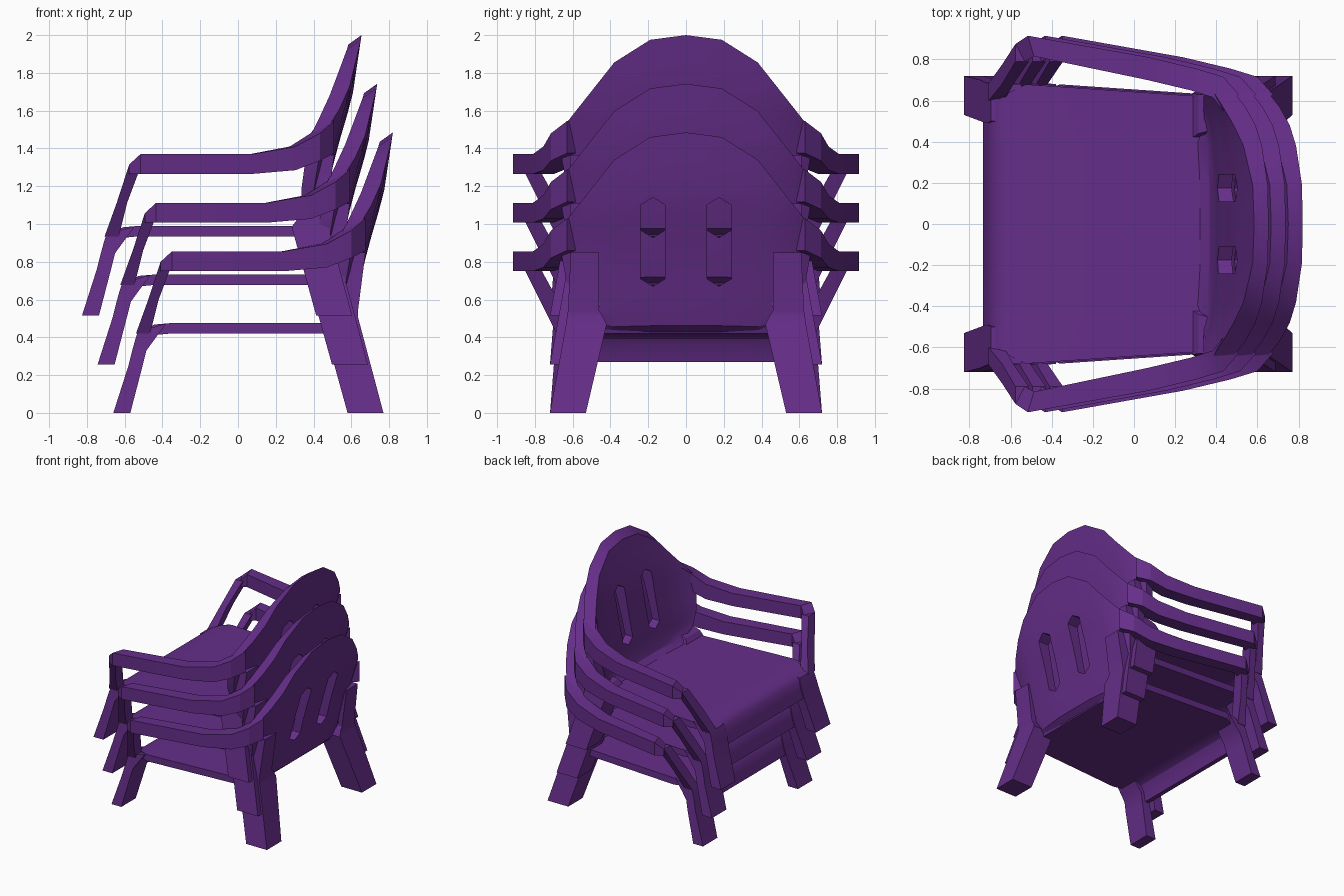
import bpy, bmesh
from mathutils import Vector

cube = bpy.data.objects.get("Cube")
if cube:
    bpy.data.objects.remove(cube, do_unlink=True)

# One plastic colour
purple = bpy.data.materials.new("purple_plastic")
purple.use_nodes = True
color = (0.13, 0.027, 0.25, 1)
purple.diffuse_color = color
purple.node_tree.nodes["Principled BSDF"].inputs["Base Color"].default_value = color


def lerp_table(table, v):
    """Piecewise linear lookup."""
    if v <= table[0][0]:
        return table[0][1]
    for (a, fa), (b, fb) in zip(table, table[1:]):
        if v <= b:
            return fa + (fb - fa) * (v - a) / (b - a)
    return table[-1][1]


def loft(name, sections):
    """Closed solid through matching rings of points."""
    bm = bmesh.new()
    rings = [[bm.verts.new(p) for p in s] for s in sections]
    n = len(rings[0])
    for r, q in zip(rings, rings[1:]):
        for i in range(n):
            j = (i + 1) % n
            bm.faces.new((r[i], r[j], q[j], q[i]))
    bm.faces.new(rings[0])
    bm.faces.new(rings[-1])
    bmesh.ops.recalc_face_normals(bm, faces=bm.faces)
    mesh = bpy.data.meshes.new(name)
    bm.to_mesh(mesh)
    bm.free()
    mesh.materials.append(purple)
    ob = bpy.data.objects.new(name, mesh)
    bpy.context.collection.objects.link(ob)
    return ob


def box_ring(x0, x1, y0, y1, z, side, tilt=0):
    """Horizontal rectangle; tilt lifts its rear edge."""
    return [(x0, side * y0, z), (x1, side * y0, z + tilt),
            (x1, side * y1, z + tilt), (x0, side * y1, z)]


parts = []

# Seat with a rounded front lip and apron
seat_profile = [(.56, .475), (-.36, .475), (-.44, .468), (-.5, .445), (-.53, .41),
                (-.548, .35), (-.567, .27), (-.53, .27), (-.505, .35),
                (-.48, .39), (-.44, .412), (-.36, .42), (.54, .42)]
seat_width = [(-.567, .56), (-.5, .6), (-.38, .68), (.57, .615)]
parts.append(loft("seat", [
    [(x, s * lerp_table(seat_width, x), z) for x, z in seat_profile]
    for s in (-1, -.5, 0, .5, 1)]))

# Back shell: vertical slices lofted across the width
outer_x = [(.42, .53), (.46, .59), (.56, .615), (.67, .64), (.88, .69),
           (1.15, .77), (1.485, .82)]
inner_x = [(.47, .48), (.5, .53), (.56, .555), (.67, .57), (.88, .615),
           (1.1, .655), (1.435, .75)]
crest = [(0, 1.485), (.19, 1.46), (.38, 1.34), (.57, 1.1), (.66, .985)]
hem = [(.4, .42), (.5, .46), (.6, .52), (.66, .84)]
bend = [(.2, 0), (.45, .015), (.55, .04), (.66, .085)]
ROWS = 10


def back_slice(y):
    a = abs(y)
    low, high, b = lerp_table(hem, a), lerp_table(crest, a), lerp_table(bend, a)
    ts = [i / ROWS for i in range(ROWS + 1)]
    outside = [low + (high - low) * t ** 1.4 for t in ts]
    inside = [low + .05 + (high - low - .1) * t ** 1.4 for t in ts]
    ring = [(lerp_table(outer_x, z) - b, y, z) for z in outside]
    return ring + [(lerp_table(inner_x, z) - b, y, z) for z in reversed(inside)]


half = (.19, .38, .48, .57, .62, .66)
back = loft("back_shell", [back_slice(y) for y in
                           [-h for h in reversed(half)] + [0] + list(half)])
parts.append(back)

# Two pointed slots cut through the back
for side in (-1, 1):
    outline = [(.11, .71), (.175, .67), (.24, .71), (.24, 1.1), (.175, 1.14), (.11, 1.1)]
    cutter = loft("slot_cutter", [[(x, side * y, z) for y, z in outline] for x in (.3, 1.1)])
    cutter.hide_render = True
    mod = back.modifiers.new("slot", "BOOLEAN")
    mod.operation, mod.object, mod.solver = "DIFFERENCE", cutter, "EXACT"
    bpy.context.view_layer.objects.active = back
    bpy.ops.object.modifier_apply(modifier=mod.name)
    bpy.data.objects.remove(cutter, do_unlink=True)

# Arm stations: outer x, y; inner x, y; bottom, top
arm_path = [(-.41, .875, -.365, .79, .75, .8),
            (-.35, .915, -.32, .815, .75, .855),
            (.24, .81, .23, .7, .75, .855),
            (.47, .755, .44, .65, .77, .895),
            (.6, .715, .55, .615, .82, .965),
            (.675, .63, .6, .55, .86, 1.03)]

for side, tag in ((1, "left"), (-1, "right")):
    parts.append(loft("arm_" + tag, [
        [(ox, side * oy, lo), (ix, side * iy, lo), (ix, side * iy, hi), (ox, side * oy, hi)]
        for ox, oy, ix, iy, lo, hi in arm_path]))

    # Slanted post from the front leg up to the arm
    parts.append(loft("arm_post_" + tag, [
        box_ring(-.54, -.465, .6, .685, .42, side),
        box_ring(-.475, -.42, .68, .775, .6, side),
        box_ring(-.41, -.345, .79, .875, .8, side)]))

    # Splayed front leg, blending into the seat corner
    parts.append(loft("front_leg_" + tag, [
        box_ring(-.66, -.57, .53, .72, 0, side),
        box_ring(-.58, -.505, .5, .7, .25, side),
        box_ring(-.56, -.485, .49, .69, .33, side),
        box_ring(-.545, -.445, .49, .685, .385, side),
        box_ring(-.53, -.38, .5, .68, .43, side, .043)]))

    # Rear leg, narrowing into the wing of the back
    parts.append(loft("rear_leg_" + tag, [
        box_ring(.58, .77, .53, .72, 0, side),
        box_ring(.45, .645, .42, .635, .47, side),
        box_ring(.48, .635, .44, .63, .51, side),
        box_ring(.56, .635, .46, .625, .54, side),
        box_ring(.59, .675, .46, .61, .85, side)]))

# Soft shading with crisp edges
bpy.ops.object.select_all(action="DESELECT")
for ob in parts:
    ob.select_set(True)
bpy.context.view_layer.objects.active = parts[0]
bpy.ops.object.shade_smooth_by_angle(angle=.5)

# Stack two more chairs on the first
step = Vector((-.083, 0, .2575))
for level, word in ((1, "middle"), (2, "top")):
    for ob in parts:
        copy = ob.copy()
        copy.name = word + "_" + ob.name
        copy.location = step * level
        bpy.context.collection.objects.link(copy)
for ob in parts:
    ob.name = "bottom_" + ob.name
